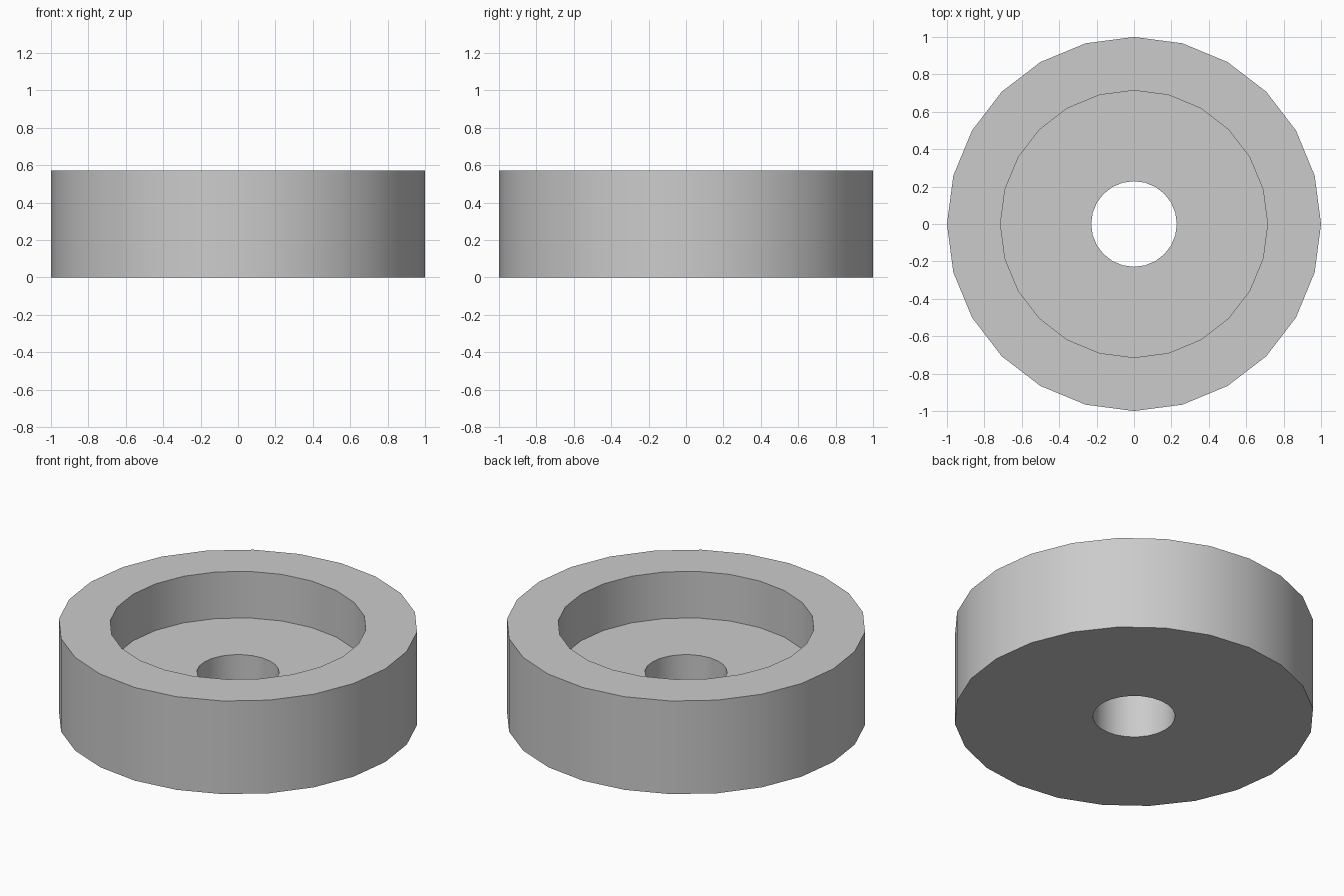
import bpy
import bmesh
import math
from mathutils import Vector

cube = bpy.data.objects.get("Cube")
if cube:
    bpy.data.objects.remove(cube, do_unlink=True)

SIDES = 24
OUTER, RECESS, HOLE = 1.0, 0.714, 0.229
HEIGHT, FLOOR = 0.572, 0.286

# Plain grey material
grey = bpy.data.materials.new("plain grey")
grey.use_nodes = True
colour = (0.6, 0.6, 0.6, 1.0)
grey.diffuse_color = colour
grey.node_tree.nodes["Principled BSDF"].inputs["Base Color"].default_value = colour

# Closed cross-section of the stepped ring, turned around the z axis
profile = [(HOLE, 0), (OUTER, 0), (OUTER, HEIGHT),
           (RECESS, HEIGHT), (RECESS, FLOOR), (HOLE, FLOOR)]
bm = bmesh.new()
verts = [bm.verts.new((r, 0, z)) for r, z in profile]
edges = [bm.edges.new((v, verts[(i + 1) % len(verts)])) for i, v in enumerate(verts)]
bmesh.ops.spin(bm, geom=verts + edges, cent=Vector(), axis=Vector((0, 0, 1)),
               angle=math.tau, steps=SIDES)
bmesh.ops.remove_doubles(bm, verts=bm.verts[:], dist=0.0001)
bmesh.ops.recalc_face_normals(bm, faces=bm.faces[:])

mesh = bpy.data.meshes.new("recessed_ring")
bm.to_mesh(mesh)
bm.free()
mesh.materials.append(grey)
ring = bpy.data.objects.new("recessed_ring", mesh)
bpy.context.collection.objects.link(ring)

# Smooth round walls with sharp rims
bpy.ops.object.select_all(action="DESELECT")
ring.select_set(True)
bpy.context.view_layer.objects.active = ring
bpy.ops.object.shade_smooth_by_angle(angle=math.radians(30))
